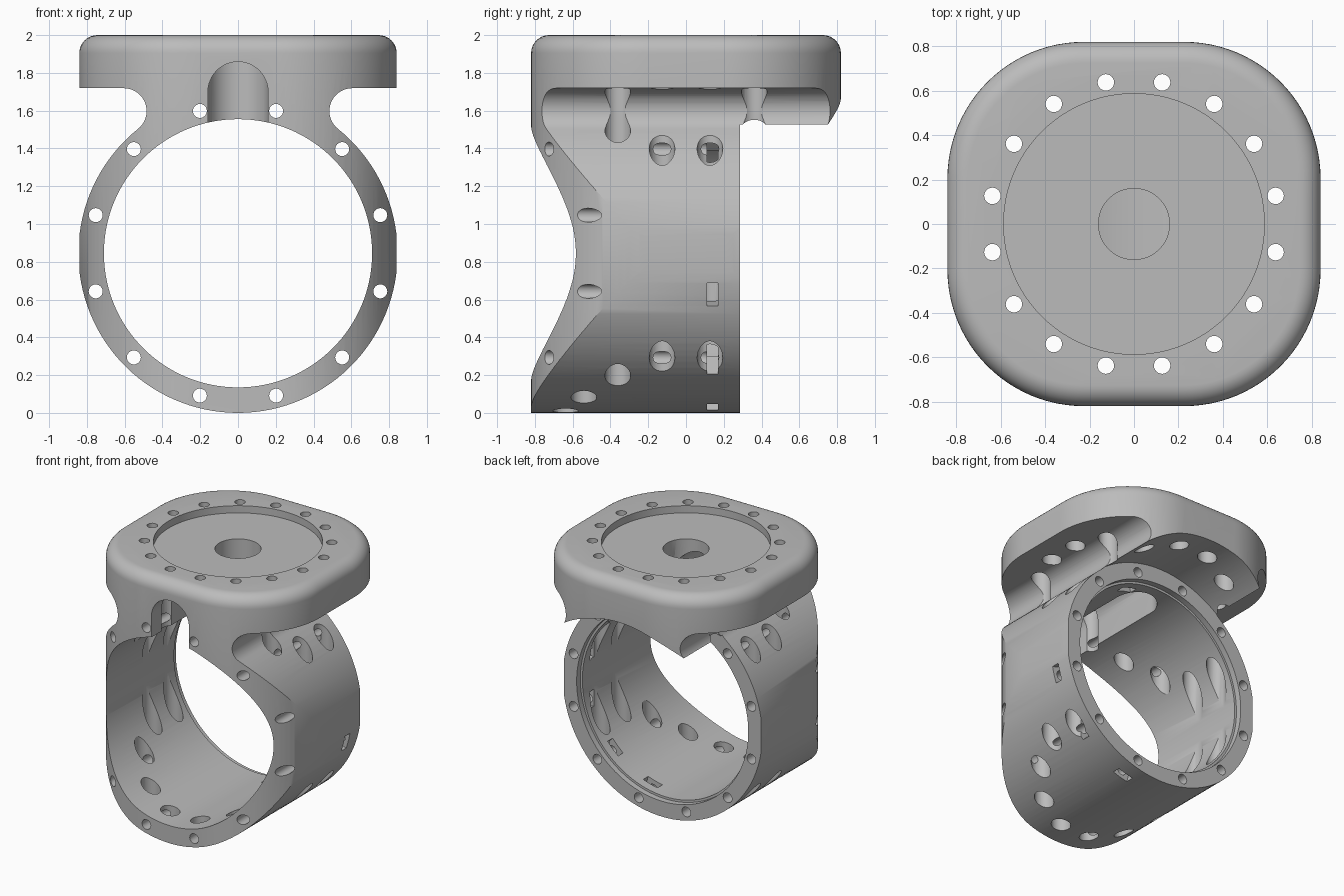
import bpy
import bmesh
from math import sin, cos, pi, radians, atan2, hypot
from mathutils import Vector, Matrix

cube = bpy.data.objects.get("Cube")
if cube:
    bpy.data.objects.remove(cube, do_unlink=True)

AXIS_Z = 0.845            # height of the ring axis
RING_R, BORE_R = 0.845, 0.71
RING_BACK = 0.285

grey = bpy.data.materials.new("plain grey")
grey.use_nodes = True
grey.diffuse_color = (0.5, 0.5, 0.5, 1)
grey.node_tree.nodes["Principled BSDF"].inputs["Base Color"].default_value = (0.5, 0.5, 0.5, 1)


def make(name, bm):
    bmesh.ops.recalc_face_normals(bm, faces=bm.faces)
    mesh = bpy.data.meshes.new(name)
    bm.to_mesh(mesh)
    bm.free()
    mesh.materials.append(grey)
    obj = bpy.data.objects.new(name, mesh)
    bpy.context.collection.objects.link(obj)
    return obj


def loft(name, loops):
    """Closed solid through matching loops of points."""
    bm = bmesh.new()
    rings = [[bm.verts.new(p) for p in loop] for loop in loops]
    n = len(rings[0])
    for a, b in zip(rings, rings[1:]):
        for i in range(n):
            j = (i + 1) % n
            bm.faces.new((a[i], a[j], b[j], b[i]))
    bm.faces.new(rings[0])
    bm.faces.new(rings[-1])
    return make(name, bm)


def along_y(name, outline, y0, y1):
    return loft(name, [[(x, y, z) for x, z in outline] for y in (y0, y1)])


def arc(cx, cy, r, a0, a1, n):
    return [(cx + r * cos(radians(a0 + (a1 - a0) * i / n)),
             cy + r * sin(radians(a0 + (a1 - a0) * i / n))) for i in range(n + 1)]


def rod(name, r, start, end, sides=32):
    p, q = Vector(start), Vector(end)
    bm = bmesh.new()
    bmesh.ops.create_cone(bm, cap_ends=True, segments=sides, radius1=r, radius2=r, depth=(q - p).length)
    turn = Vector((0, 0, 1)).rotation_difference(q - p).to_matrix().to_4x4()
    bm.transform(Matrix.Translation((p + q) / 2) @ turn)
    return make(name, bm)


def boolean(target, tool, operation="DIFFERENCE"):
    tool.hide_render = True
    mod = target.modifiers.new("cut", "BOOLEAN")
    mod.operation, mod.solver, mod.object = operation, "EXACT", tool
    bpy.context.view_layer.objects.active = target
    bpy.ops.object.modifier_apply(modifier=mod.name)
    bpy.data.objects.remove(tool, do_unlink=True)


# Rounded-square block with a filleted top edge
def plan(r, z):
    pts = []
    for sx, sy, a in ((1, 1, 0), (-1, 1, 90), (-1, -1, 180), (1, -1, 270)):
        pts += arc(0.225 * sx, 0.205 * sy, r, a, a + 90, 24)
    return [(x, y, z) for x, y in pts]


FILLET = 0.095
levels = [plan(0.615, -0.1)]
for i in range(9):
    a = pi / 2 * i / 8
    levels.append(plan(0.615 - FILLET * (1 - cos(a)), 2 - FILLET * (1 - sin(a))))
body = loft("ring_mount_body", levels)

# Front silhouette: plate, neck grooves and ring
gx, gz, = 0.605, 1.598
tangent = atan2(gz - AXIS_Z, gx) * 180 / pi
groove = arc(gx, gz, hypot(gx, gz - AXIS_Z) - RING_R, 90, 180 + tangent, 20)
right_side = [(1, 2.2), (1, groove[0][1])] + groove
circle = arc(0, AXIS_Z, RING_R, tangent, -180 - tangent, 96)[1:-1]
outline = right_side + circle + [(-x, z) for x, z in reversed(right_side)]
boolean(body, along_y("silhouette", outline, -1, 1), "INTERSECT")

# Bore, shallow rear rim, and clearance behind the ring
boolean(body, rod("rear_clearance", 0.85, (0, RING_BACK, AXIS_Z), (0, 1.2, AXIS_Z), 128))
boolean(body, rod("bore", BORE_R, (0, -1.2, AXIS_Z), (0, 0.5, AXIS_Z), 128))
boolean(body, rod("rear_rim", 0.727, (0, 0.24, AXIS_Z), (0, 0.5, AXIS_Z), 128))

# Top recess, centre hole and arched channel to the front
boolean(body, rod("recess", 0.587, (0, 0, 1.945), (0, 0, 2.2), 96))
boolean(body, rod("centre_hole", 0.16, (0, 0, 1.2), (0, 0, 2.2), 48))
arch = [(0.159, 1.2)] + arc(0, 1.7, 0.159, 0, 180, 24) + [(-0.159, 1.2)]
boolean(body, along_y("channel", arch, -1.2, 0))

# Plate screw holes, with wide access holes running down through the ring
for i in range(16):
    a = radians(22.5 * (i + 0.5))
    x, y = 0.65 * cos(a), 0.65 * sin(a)
    boolean(body, rod("screw_hole", 0.037, (x, y, 1.5), (x, y, 2.2), 24))
    boolean(body, rod("access_hole", 0.068, (x, y, -0.2), (x, y, 1.85), 32))

# Ring screw holes and their radial nut slots
for i in range(12):
    deg = 30 * i + 15
    a = radians(deg)
    x, z = 0.78 * cos(a), AXIS_Z + 0.78 * sin(a)
    boolean(body, rod("ring_hole", 0.037, (x, -1.2, z), (x, 0.5, z), 24))
    outer = 0.815 if deg < 180 else 0.95
    bm = bmesh.new()
    bmesh.ops.create_cube(bm, size=1)
    bm.transform(Matrix.Translation((0, 0.14, AXIS_Z)) @ Matrix.Rotation(-a, 4, "Y")
                 @ Matrix.Translation(((0.6 + outer) / 2, 0, 0))
                 @ Matrix.Diagonal((outer - 0.6, 0.06, 0.125, 1)))
    boolean(body, make("nut_slot", bm))

# Smooth curved walls, sharp edges kept
for o in bpy.context.selected_objects:
    o.select_set(False)
body.select_set(True)
bpy.context.view_layer.objects.active = body
bpy.ops.object.shade_smooth_by_angle(angle=radians(30))
